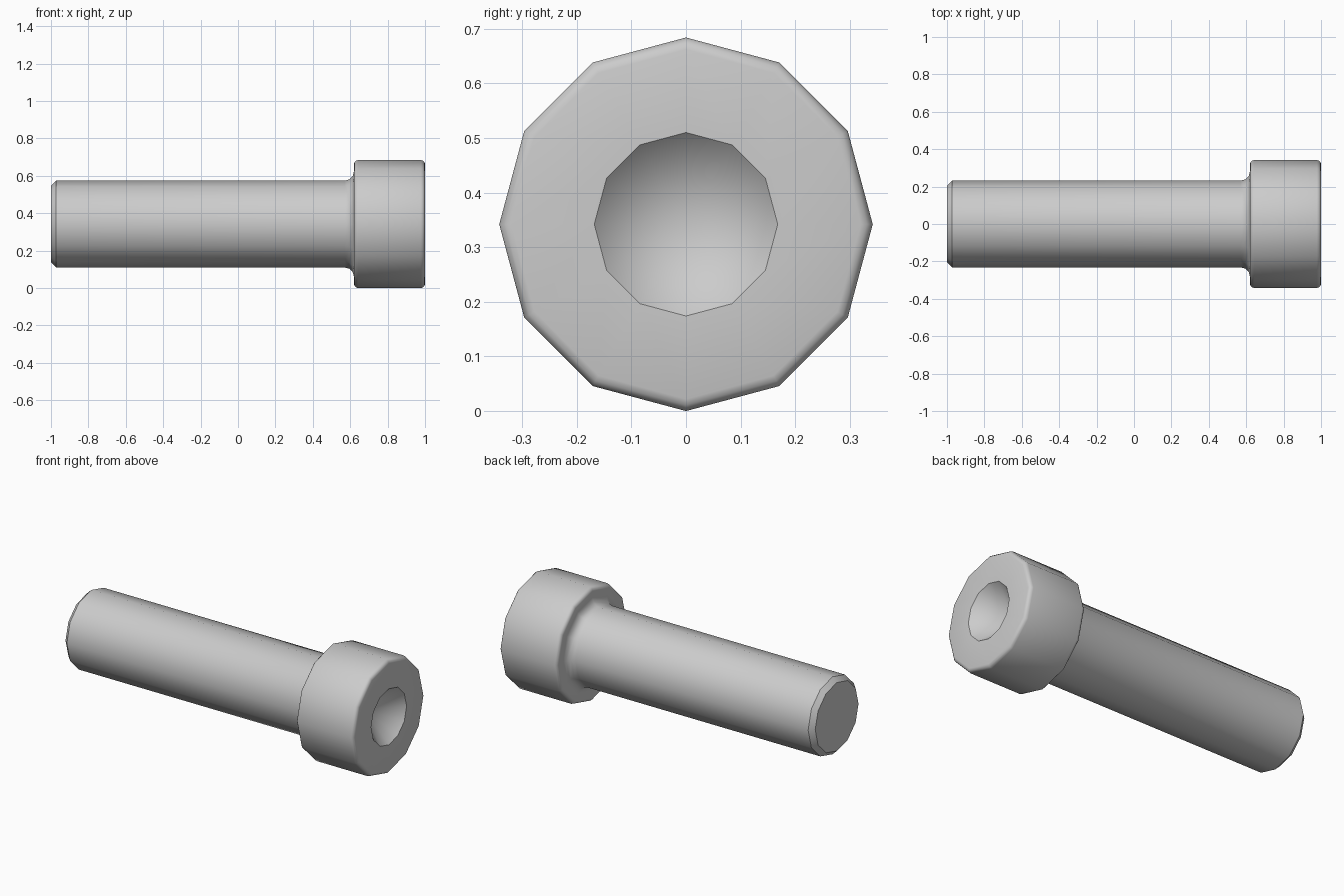
import bpy, bmesh, math

if "Cube" in bpy.data.objects:
    bpy.data.objects.remove(bpy.data.objects["Cube"])

SIDES = 12
R = 0.342  # head radius, also the axis height


def arc(cx, cr, rad, a0, a1, n=3):
    """Quarter-round points in the (x, radius) plane."""
    return [(cx + rad * math.cos(math.radians(a0 + (a1 - a0) * i / n)),
             cr + rad * math.sin(math.radians(a0 + (a1 - a0) * i / n)))
            for i in range(n + 1)]


def lathe(name, profile):
    """Spin an (x, radius) profile round the x axis."""
    bm = bmesh.new()
    rings = []
    for x, r in profile:
        n = 1 if r == 0 else SIDES
        rings.append([bm.verts.new((x, r * math.sin(2 * math.pi * k / SIDES),
                                    R + r * math.cos(2 * math.pi * k / SIDES)))
                      for k in range(n)])
    for a, b in zip(rings, rings[1:]):
        for k in range(SIDES):
            j = (k + 1) % SIDES
            if len(b) == 1:
                bm.faces.new((a[k], a[j], b[0]))
            else:
                bm.faces.new((a[k], a[j], b[j], b[k]))
    bm.faces.new(rings[0])  # flat tip
    bmesh.ops.recalc_face_normals(bm, faces=bm.faces)
    mesh = bpy.data.meshes.new(name)
    bm.to_mesh(mesh)
    bm.free()
    obj = bpy.data.objects.new(name, mesh)
    bpy.context.collection.objects.link(obj)
    bpy.context.view_layer.objects.active = obj
    obj.select_set(True)
    bpy.ops.object.shade_smooth_by_angle(angle=math.radians(40))
    return obj


# Shank with chamfered tip, fillet, rounded head and conical socket
profile = [(-1, 0.205), (-0.972, 0.232)]
profile += arc(0.57, 0.282, 0.05, 270, 360)
profile += arc(0.642, R - 0.022, 0.022, 180, 90)
profile += arc(0.978, R - 0.022, 0.022, 90, 0)
profile += [(1, 0.168), (0.83, 0)]
lathe("socket_head_bolt", profile)
